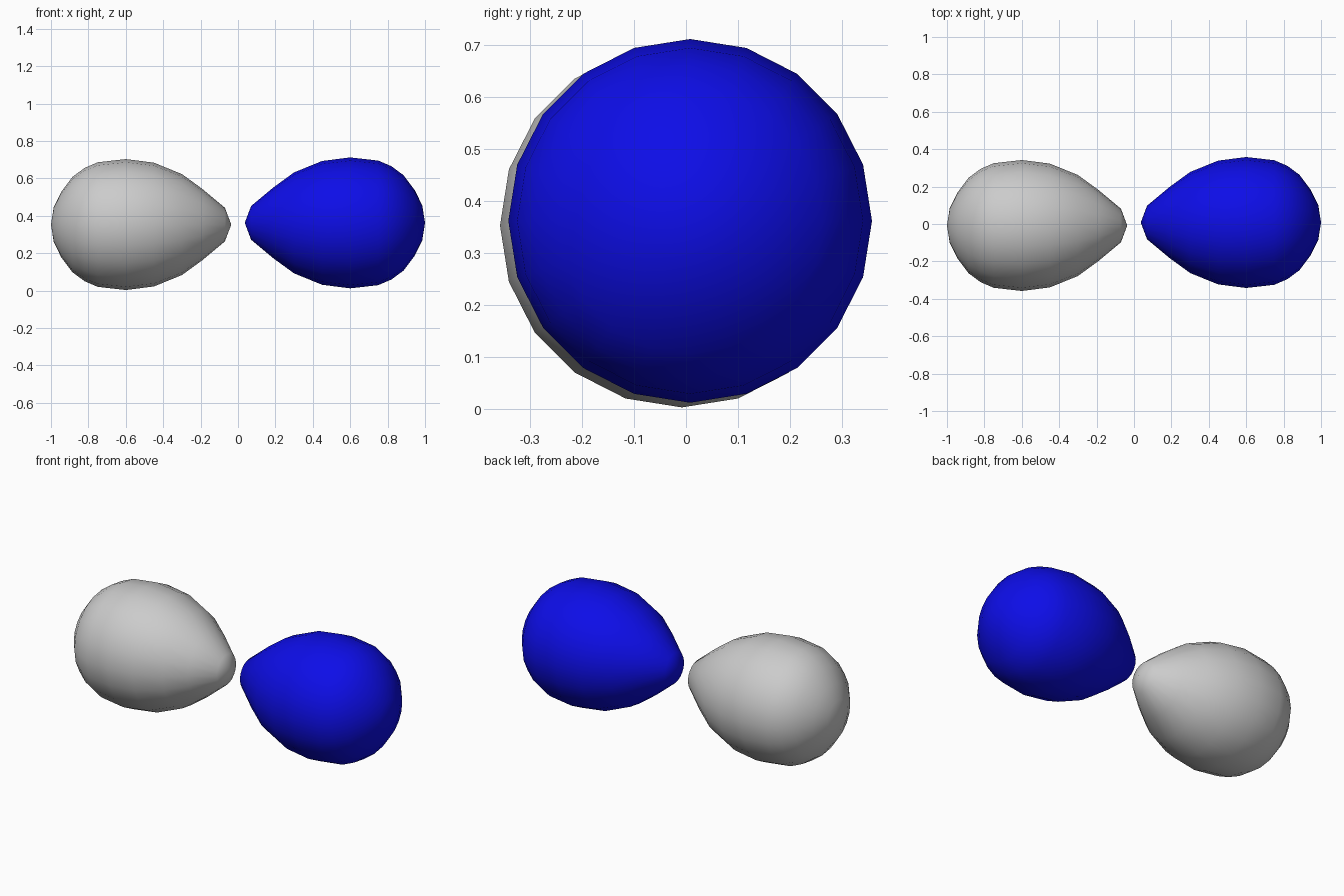
import bpy, bmesh, math

if "Cube" in bpy.data.objects:
    bpy.data.objects.remove(bpy.data.objects["Cube"])

# Teardrop profile: (distance from model centre along x, radius)
PROFILE = [(0.036, 0), (0.07, 0.09), (0.19, 0.19), (0.30, 0.27), (0.45, 0.331),
           (0.60, 0.35), (0.75, 0.333), (0.82, 0.303), (0.885, 0.255),
           (0.945, 0.175), (0.985, 0.094), (1.0, 0)]
SIDES = 20


def material(name, color):
    m = bpy.data.materials.new(name)
    m.diffuse_color = (*color, 1)
    m.use_nodes = True
    m.node_tree.nodes["Principled BSDF"].inputs["Base Color"].default_value = m.diffuse_color
    return m


def teardrop(name, side, y, z, mat):
    """Revolve the profile around the x axis; side is +1 or -1."""
    bm = bmesh.new()
    rings = []
    for x, r in PROFILE:
        n = SIDES if r else 1
        rings.append([bm.verts.new((side * x,
                                    y + r * math.sin(2 * math.pi * i / SIDES),
                                    z + r * math.cos(2 * math.pi * i / SIDES)))
                      for i in range(n)])
    for a, b in zip(rings, rings[1:]):
        for i in range(SIDES):
            j = (i + 1) % SIDES
            if len(a) == 1:
                bm.faces.new((a[0], b[i], b[j]))
            elif len(b) == 1:
                bm.faces.new((a[i], b[0], a[j]))
            else:
                bm.faces.new((a[i], b[i], b[j], a[j]))
    bmesh.ops.recalc_face_normals(bm, faces=bm.faces)
    for f in bm.faces:
        f.smooth = True
    me = bpy.data.meshes.new(name)
    bm.to_mesh(me)
    bm.free()
    me.materials.append(mat)
    ob = bpy.data.objects.new(name, me)
    bpy.context.collection.objects.link(ob)


# Two lobes meeting tip to tip
teardrop("right_lobe", 1, 0.008, 0.362, material("blue", (0.004, 0.004, 0.8)))
teardrop("left_lobe", -1, -0.008, 0.353, material("light_grey", (0.6, 0.6, 0.6)))
